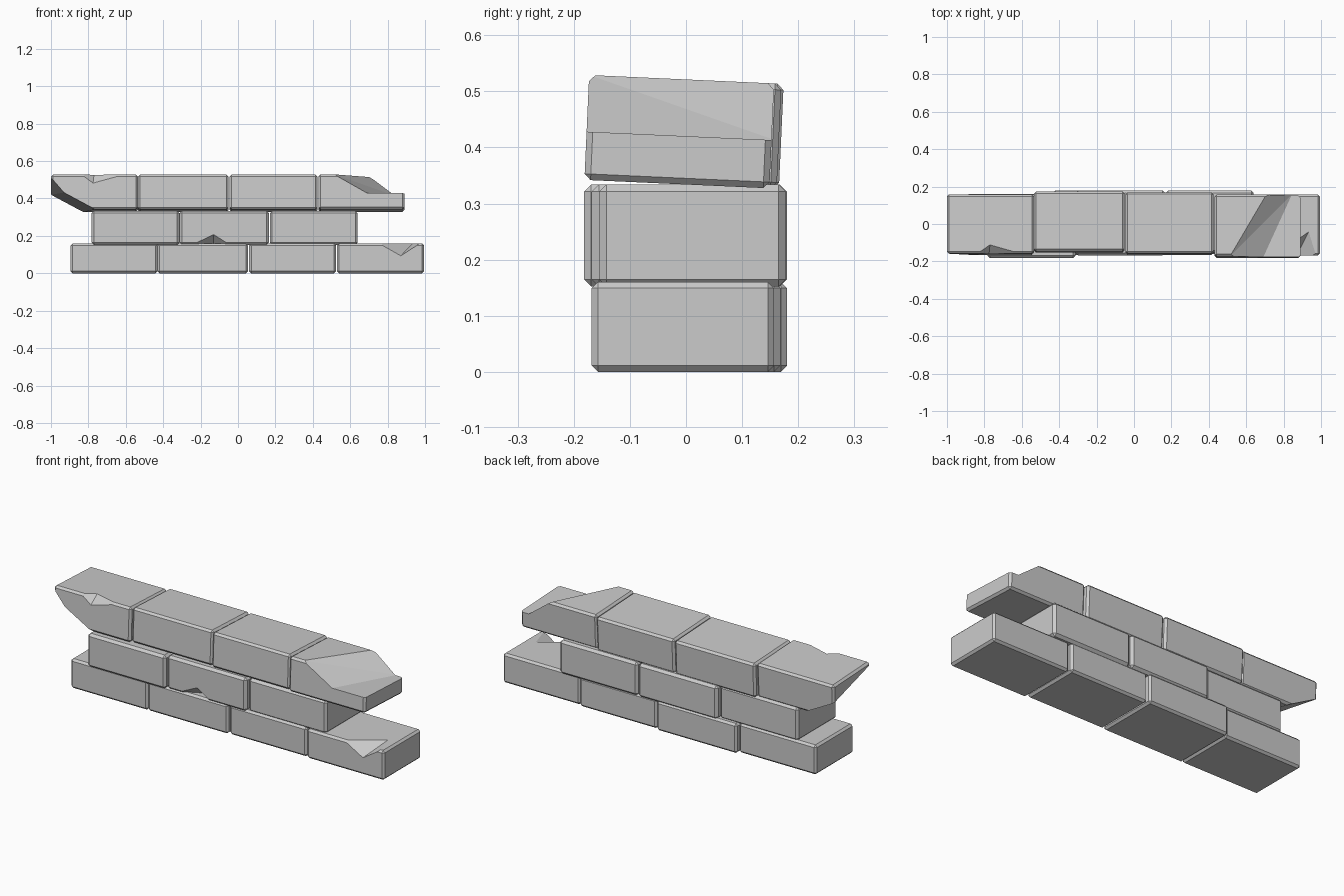
import bpy, bmesh, math
from mathutils import Vector, Matrix

if "Cube" in bpy.data.objects:
    bpy.data.objects.remove(bpy.data.objects["Cube"])


def mesh_object(name, bm):
    bmesh.ops.recalc_face_normals(bm, faces=bm.faces[:])
    me = bpy.data.meshes.new(name)
    bm.to_mesh(me)
    bm.free()
    ob = bpy.data.objects.new(name, me)
    bpy.context.collection.objects.link(ob)
    return ob


def brick(name, x0, x1, y0, y1, z0, z1, bevel=0.011, planes=()):
    """Chamfered block, optionally sliced by planes given as three points."""
    bm = bmesh.new()
    bmesh.ops.create_cube(bm, size=1)
    centre = Vector((x0 + x1, y0 + y1, z0 + z1)) / 2
    for v in bm.verts:
        v.co = centre + v.co * Vector((x1 - x0, y1 - y0, z1 - z0))
    bmesh.ops.bevel(bm, geom=bm.edges[:], offset=bevel, segments=1,
                    profile=0.5, affect='EDGES')
    for a, b, c in planes:
        a, b, c = Vector(a), Vector(b), Vector(c)
        n = (b - a).cross(c - a).normalized()
        if n.dot(centre - a) > 0:
            n = -n
        cut = bmesh.ops.bisect_plane(
            bm, geom=bm.verts[:] + bm.edges[:] + bm.faces[:], dist=1e-6,
            plane_co=a, plane_no=n, clear_outer=True)
        rim = [e for e in cut['geom_cut'] if isinstance(e, bmesh.types.BMEdge)]
        bmesh.ops.contextual_create(bm, geom=rim)
    return mesh_object(name, bm)


def chip(ob, points):
    """Knock a convex chunk, the hull of the points, out of a brick."""
    bm = bmesh.new()
    verts = [bm.verts.new(p) for p in points]
    bmesh.ops.convex_hull(bm, input=verts)
    cutter = mesh_object("chip_cutter", bm)
    cutter.hide_render = True
    mod = ob.modifiers.new("chip", 'BOOLEAN')
    mod.operation, mod.solver, mod.object = 'DIFFERENCE', 'EXACT', cutter
    dg = bpy.context.evaluated_depsgraph_get()
    me = bpy.data.meshes.new_from_object(ob.evaluated_get(dg))
    ob.modifiers.clear()
    ob.data = me
    bpy.data.objects.remove(cutter)


# Bottom course
low = [(-0.895, -0.43, -0.165, 0.16), (-0.43, 0.053, -0.165, 0.18),
       (0.06, 0.525, -0.16, 0.168), (0.53, 0.995, -0.168, 0.157)]
bottom = [brick(f"bottom_brick_{i + 1}", *b, 0.0, 0.16) for i, b in enumerate(low)]
chip(bottom[3], [(0.75, -0.169, 0.161), (0.975, -0.169, 0.161), (0.87, -0.169, 0.093),
                 (0.935, -0.04, 0.161), (0.87, -0.21, 0.2)])

# Middle course
mid = [(-0.783, -0.312, -0.182, 0.157), (-0.312, 0.165, -0.168, 0.18),
       (0.17, 0.64, -0.155, 0.178)]
middle = [brick(f"middle_brick_{i + 1}", *b, 0.152, 0.334, 0.013) for i, b in enumerate(mid)]
chip(middle[1], [(-0.25, -0.169, 0.151), (-0.04, -0.169, 0.151), (-0.13, -0.169, 0.208),
                 (-0.13, -0.11, 0.151), (-0.14, -0.21, 0.11)])

# Top course, with a broken left end and a broken right end
f, b = -0.162, 0.155
ends = [((-1, f, 0.505), (-0.93, f, 0.424), (-1, b, 0.427)),
        ((-0.93, f, 0.424), (-0.77, f, 0.338), (-1, b, 0.427))]
high = [(-1.0, -0.535, f, b), (-0.535, -0.05, -0.15, 0.17),
        (-0.045, 0.425, -0.162, 0.166), (0.43, 0.89, -0.177, 0.153)]
top = [brick(f"top_brick_{i + 1}", *t, 0.334, 0.521,
             planes=ends if i == 0 else ()) for i, t in enumerate(high)]
chip(top[0], [(-0.84, -0.163, 0.522), (-0.6, -0.163, 0.522), (-0.775, -0.163, 0.474),
              (-0.77, -0.115, 0.522), (-0.76, -0.2, 0.56)])
slope = []
for y, x_high, x_low in ((-0.18, 0.51, 0.69), (0.16, 0.71, 0.845)):
    slope += [(x_high, y, 0.522), (x_low, y, 0.42), (1.0, y, 0.42), (1.0, y, 0.522)]
chip(top[3], slope)

# Tilt the whole top course slightly backwards
pivot = Matrix.Translation((0, 0, 0.4275))
tilt = pivot @ Matrix.Rotation(math.radians(-2.6), 4, 'X') @ pivot.inverted()
for ob in top:
    ob.data.transform(tilt)
